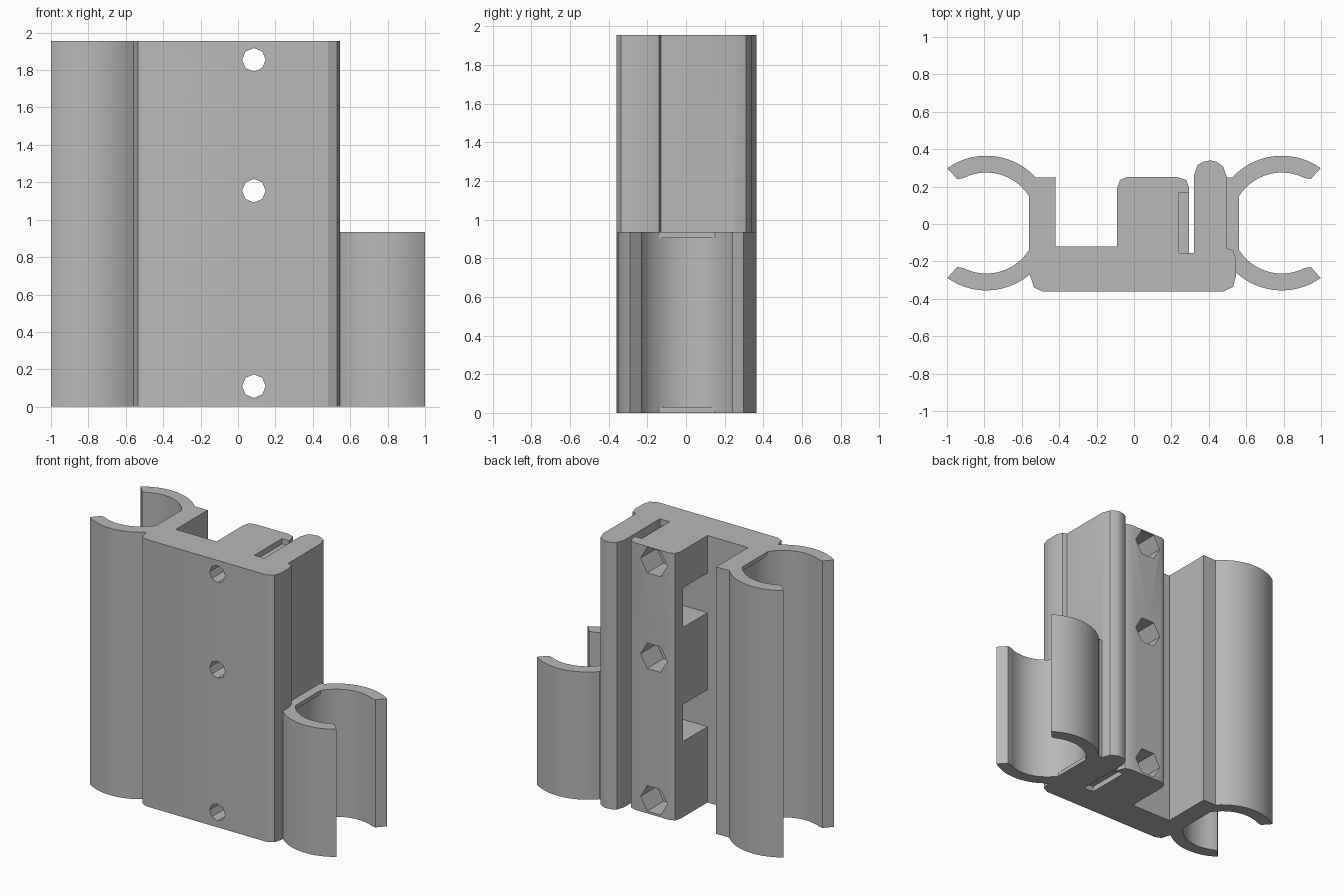
import bpy
import bmesh
from math import radians, cos, sin, pi

if "Cube" in bpy.data.objects:
    bpy.data.objects.remove(bpy.data.objects["Cube"], do_unlink=True)

HEIGHT, CLIP_HEIGHT = 1.955, 0.935
CX, CY, R_OUT, R_IN = 0.79, 0.005, 0.36, 0.27

grey = bpy.data.materials.new("plain grey")
grey.use_nodes = True
colour = (0.48, 0.48, 0.48, 1)
grey.diffuse_color = colour
grey.node_tree.nodes["Principled BSDF"].inputs["Base Color"].default_value = colour


def arc(r, a0, a1, n=14):
    """Arc points around the centre of the right-hand (-x) clip."""
    angles = [radians(a0 + (a1 - a0) * i / n) for i in range(n + 1)]
    return [(-CX + r * cos(a), CY + r * sin(a)) for a in angles]


def mirror(points):
    return [(-x, y) for x, y in points]


def prism(name, points, low, high, axis="z"):
    """Extrude a closed outline along z, or an xz outline along y."""
    bm = bmesh.new()
    place = (lambda p, t: (p[0], p[1], t)) if axis == "z" else (lambda p, t: (p[0], t, p[1]))
    face = bm.faces.new([bm.verts.new(place(p, low)) for p in points])
    grown = bmesh.ops.extrude_face_region(bm, geom=[face])
    move = (0, 0, high - low) if axis == "z" else (0, high - low, 0)
    bmesh.ops.translate(bm, vec=move, verts=[v for v in grown["geom"] if isinstance(v, bmesh.types.BMVert)])
    bmesh.ops.recalc_face_normals(bm, faces=bm.faces)
    mesh = bpy.data.meshes.new(name)
    bm.to_mesh(mesh)
    bm.free()
    mesh.materials.append(grey)
    obj = bpy.data.objects.new(name, mesh)
    bpy.context.collection.objects.link(obj)
    return obj


def rect(x0, x1, y0, y1):
    return [(x0, y0), (x1, y0), (x1, y1), (x0, y1)]


def ngon(x, z, r, n):
    return [(x + r * cos(2 * pi * i / n), z + r * sin(2 * pi * i / n)) for i in range(n)]


def combine(target, tool, operation="DIFFERENCE"):
    mod = target.modifiers.new("combine", "BOOLEAN")
    mod.operation, mod.solver, mod.object = operation, "EXACT", tool
    bpy.context.view_layer.objects.active = target
    bpy.ops.object.modifier_apply(modifier=mod.name)
    bpy.data.objects.remove(tool, do_unlink=True)


# Open clip outline, from the back attachment round to the front one
clip = (arc(R_OUT, 42.7, 125.4) + [(-0.945, 0.24)]
        + arc(R_IN, 117, 32.5) + arc(R_IN, -32.5, -117)
        + [(-0.945, -0.23)] + arc(R_OUT, -125.4, -50))

# Main bracket: front plate, side arm, bolt block, wall and tall clip
front_plate = [(-0.55, -0.29), (-0.535, -0.34), (-0.49, -0.36), (0.48, -0.36),
               (0.53, -0.335), (0.545, -0.28), (0.545, -0.19), (0.53, -0.14), (0.497, -0.13)]
arm = [(0.497, 0.25), (0.475, 0.31), (0.44, 0.333), (0.41, 0.34), (0.37, 0.333),
       (0.34, 0.315), (0.32, 0.26), (0.32, -0.155)]
block = [(0.295, -0.155), (0.295, 0.19), (0.28, 0.235), (0.235, 0.25),
         (-0.04, 0.25), (-0.075, 0.235), (-0.09, 0.19), (-0.09, -0.12)]
wall = [(-0.42, -0.12), (-0.42, 0.25)]
bracket = prism("clip_bracket", front_plate + arm + block + wall + clip, 0, HEIGHT)

# Short clip on the other side
short_clip = mirror(clip) + [(0.48, -0.2), (0.48, 0.25)]
combine(bracket, prism("short_clip", short_clip, 0, CLIP_HEIGHT), "UNION")

# Round bore behind the thin end rims of each clip
bore = arc(R_IN, -32.5, 32.5) + [(-0.59, 0.13), (-0.59, -0.12)]
combine(bracket, prism("tall_bore", bore, 0.03, HEIGHT - 0.03))
combine(bracket, prism("short_bore", mirror(bore), 0.03, CLIP_HEIGHT - 0.03))

# Side windows between the bolt positions
for low, high in ((0.555, 0.825), (1.39, 1.68)):
    combine(bracket, prism("window", rect(-0.2, 0.24, -0.12, 0.165), low, high))

# Shallow slot recesses at both ends of the narrow gap
for low, high in ((-0.1, 0.04), (HEIGHT - 0.04, HEIGHT + 0.1)):
    combine(bracket, prism("recess", rect(0.24, 0.31, -0.154, 0.168), low, high))

# Bolt holes with hexagonal nut pockets at the back
for z in (0.11, 1.155, 1.855):
    combine(bracket, prism("bolt_hole", ngon(0.085, z, 0.063, 8), -0.5, 0.5, "y"))
    combine(bracket, prism("nut_pocket", ngon(0.085, z, 0.108, 6), 0.06, 0.5, "y"))

# Smooth curved walls, crisp corners
bpy.ops.object.select_all(action="DESELECT")
bracket.select_set(True)
bpy.context.view_layer.objects.active = bracket
bpy.ops.object.shade_smooth_by_angle(angle=radians(25))
